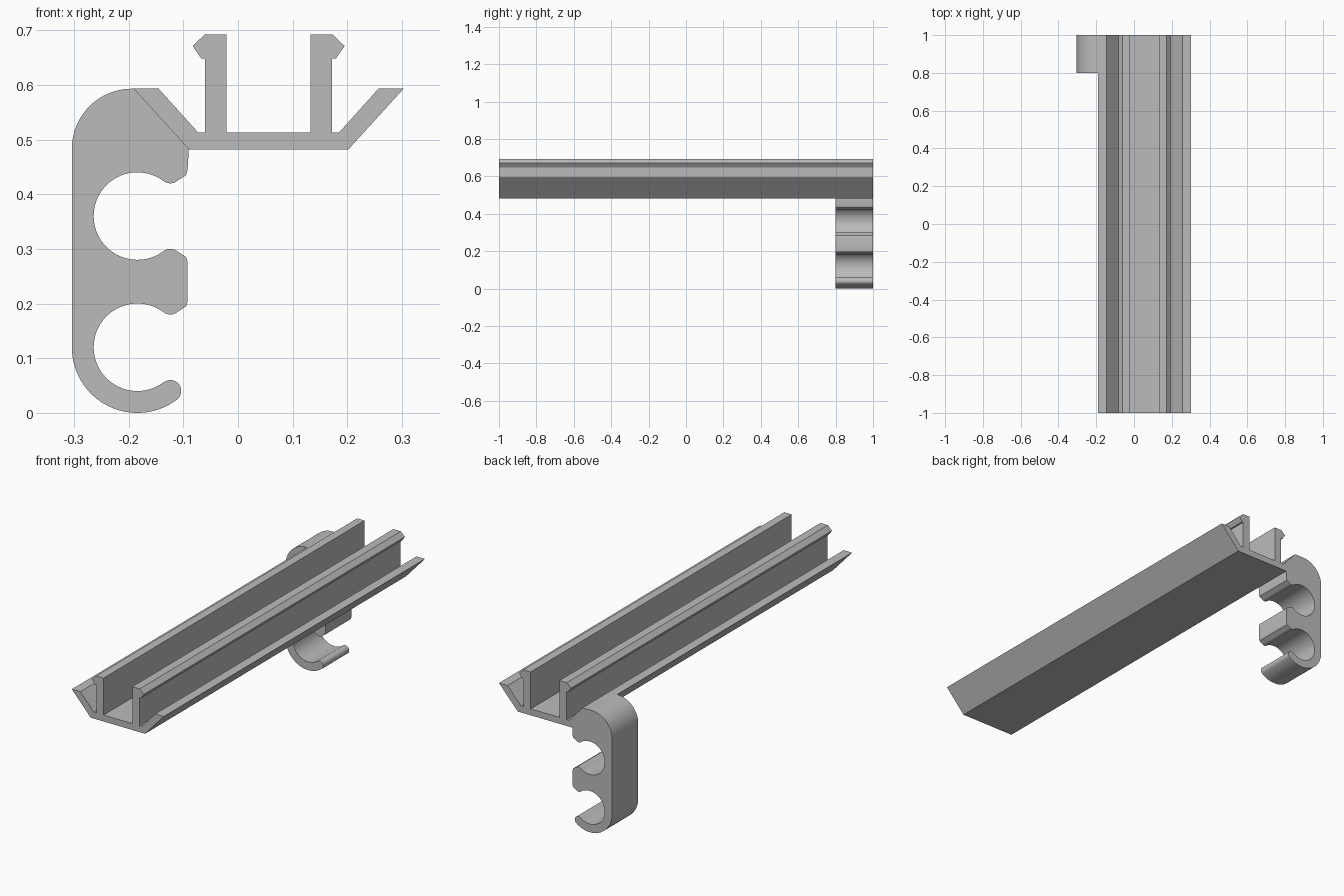
import bpy, bmesh
from math import cos, sin, radians

cube = bpy.data.objects.get("Cube")
if cube:
    bpy.data.objects.remove(cube, do_unlink=True)

# Single grey plastic
grey = bpy.data.materials.new("grey_plastic")
grey.use_nodes = True
colour = (0.5, 0.5, 0.5, 1)
grey.diffuse_color = colour
grey.node_tree.nodes["Principled BSDF"].inputs["Base Color"].default_value = colour


def arc(cx, cz, r, start, end, steps):
    """Points on an arc, angles in degrees."""
    angles = [radians(start + (end - start) * i / steps) for i in range(steps + 1)]
    return [(cx + r * cos(a), cz + r * sin(a)) for a in angles]


def extrude_profile(name, profile, y0, y1):
    """Extrude an x-z outline along y."""
    bm = bmesh.new()
    front = bm.faces.new([bm.verts.new((x, y0, z)) for x, z in profile])
    new = bmesh.ops.extrude_face_region(bm, geom=[front], use_keep_orig=True)
    verts = [g for g in new["geom"] if isinstance(g, bmesh.types.BMVert)]
    bmesh.ops.translate(bm, verts=verts, vec=(0, y1 - y0, 0))
    bmesh.ops.recalc_face_normals(bm, faces=bm.faces)
    mesh = bpy.data.meshes.new(name)
    bm.to_mesh(mesh)
    bm.free()
    mesh.materials.append(grey)
    mesh.shade_smooth()
    mesh.set_sharp_from_angle(angle=radians(25))
    obj = bpy.data.objects.new(name, mesh)
    bpy.context.collection.objects.link(obj)
    return obj


# Rail: half section (offset from its centre line), mirrored
mid = 0.056
half = [(0.146, 0.482), (0.247, 0.593), (0.201, 0.593), (0.129, 0.513),
        (0.116, 0.513), (0.116, 0.648), (0.123, 0.648), (0.139, 0.671),
        (0.117, 0.692), (0.077, 0.692), (0.077, 0.513)]
rail = [(mid + x, z) for x, z in half] + [(mid - x, z) for x, z in reversed(half)]
extrude_profile("rail", rail, -1, 1)

# Double clip: two round sockets opening to the left side
cx, low, high = -0.184, 0.12, 0.36
hole_r, lip_r, outer_r, open_a = 0.08, 0.02, 0.12, 53
reach = hole_r + lip_r
lip_x = cx + reach * cos(radians(open_a))
lip_z = reach * sin(radians(open_a))
face_x = -0.092


def upper_lip(cz):
    """Lip above a socket, from the socket out to the flat face."""
    z = cz + lip_z
    return arc(lip_x, z, lip_r, 180 + open_a, 310, 8) + [
        (face_x - 0.003, z - 0.005), (face_x - 0.001, z + 0.001), (face_x, z + 0.008)]


def lower_lip(cz):
    """Lip below a socket, from the flat face back to the socket."""
    return [(x, 2 * cz - z) for x, z in reversed(upper_lip(cz))]


def socket(cz):
    return arc(cx, cz, hole_r, 360 - open_a, open_a, 48)[1:-1]


clip = arc(-0.194, 0.483, 0.11, 180, 90, 20)
clip += [(-0.19, 0.593), (-0.09, 0.482)]
clip += reversed(upper_lip(high))
clip += reversed(socket(high))
clip += reversed(lower_lip(high))
clip += reversed(upper_lip(low))
clip += reversed(socket(low))
clip += arc(lip_x, low - lip_z, lip_r, 180 - open_a, -open_a, 16)
clip += arc(cx, low, outer_r, -open_a, -180, 32)[1:]
# The socket arcs run backwards, so the order above goes top to bottom
extrude_profile("double_clip", clip, 0.8, 1)
